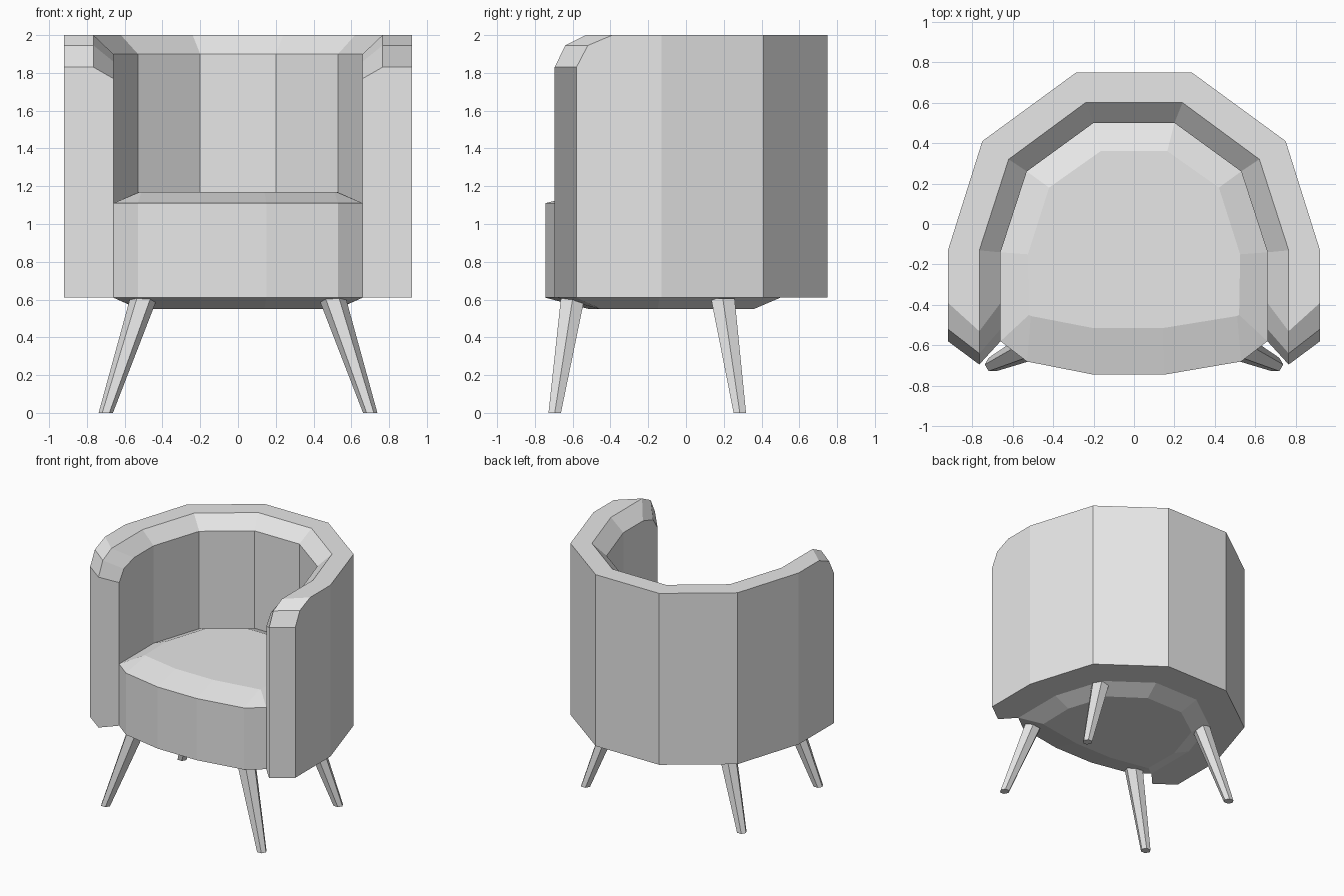
import bpy, bmesh, math
from mathutils import Vector

default = bpy.data.objects.get("Cube")
if default:
    bpy.data.objects.remove(default, do_unlink=True)

grey = bpy.data.materials.new("light_grey")
grey.use_nodes = True
colour = (0.8, 0.8, 0.8, 1)
grey.diffuse_color = colour
grey.node_tree.nodes["Principled BSDF"].inputs["Base Color"].default_value = colour


def skin(name, rings):
    """Join matching closed rings of points and cap both ends, flat shaded."""
    bm = bmesh.new()
    loops = [[bm.verts.new(p) for p in ring] for ring in rings]
    n = len(loops[0])
    for a, b in zip(loops, loops[1:]):
        for i in range(n):
            j = (i + 1) % n
            bm.faces.new((a[i], a[j], b[j], b[i]))
    for end in (loops[0], loops[-1]):
        bm.faces.new(end)
    bmesh.ops.recalc_face_normals(bm, faces=bm.faces)
    mesh = bpy.data.meshes.new(name)
    bm.to_mesh(mesh)
    bm.free()
    mesh.materials.append(grey)
    obj = bpy.data.objects.new(name, mesh)
    bpy.context.collection.objects.link(obj)
    return obj


# Wraparound back and arms: outer, ridge and inner top points per station
BASE = 0.61
stations = [
    ((0.92, -0.58, 1.83), (0.765, -0.695, 1.83), (0.66, -0.58, 1.77)),
    ((0.92, -0.52, 1.945), (0.765, -0.64, 1.945), (0.66, -0.52, 1.86)),
    ((0.92, -0.39, 2), (0.765, -0.53, 2), (0.66, -0.39, 1.9)),
    ((0.92, -0.13, 2), (0.765, -0.13, 2), (0.66, -0.14, 1.9)),
    ((0.75, 0.41, 2), (0.62, 0.32, 2), (0.53, 0.26, 1.9)),
    ((0.285, 0.75, 2), (0.24, 0.6, 2), (0.2, 0.5, 1.9)),
]


def section(tops, side):
    points = [Vector((side * x, y, z)) for x, y, z in tops]
    return points + [Vector((p.x, p.y, BASE)) for p in reversed(points)]


skin("back_and_arms", [section(s, 1) for s in stations]
     + [section(s, -1) for s in reversed(stations)])

# Seat cushion: rim outline and matching inset outline
rim = [(-0.2, -0.745), (0.15, -0.745), (0.53, -0.68), (0.66, -0.58), (0.66, -0.14),
       (0.53, 0.26), (0.2, 0.5), (-0.2, 0.5), (-0.53, 0.26), (-0.66, -0.14),
       (-0.66, -0.58), (-0.53, -0.68)]
inset = [(-0.2, -0.515), (0.14, -0.515), (0.51, -0.455), (0.52, -0.45), (0.525, -0.15),
         (0.42, 0.18), (0.165, 0.36), (-0.165, 0.36), (-0.42, 0.18), (-0.525, -0.15),
         (-0.52, -0.45), (-0.51, -0.455)]
levels = [(inset, 0.55), (rim, BASE), (rim, 1.11), (inset, 1.17)]
skin("seat_cushion", [[(x, y, z) for x, y in outline] for outline, z in levels])


# Splayed tapered six-sided legs
def hexagon(x, y, z, radius):
    return [(x + radius * math.cos(k * math.pi / 3),
             y + radius * math.sin(k * math.pi / 3), z) for k in range(6)]


for label, y_top, y_foot in (("front", -0.6, -0.695), ("back", 0.195, 0.285)):
    for hand, side in (("left", 1), ("right", -1)):
        skin(f"{label}_{hand}_leg", [hexagon(side * 0.7, y_foot, 0, 0.038),
                                     hexagon(side * 0.5, y_top, 0.605, 0.072)])
